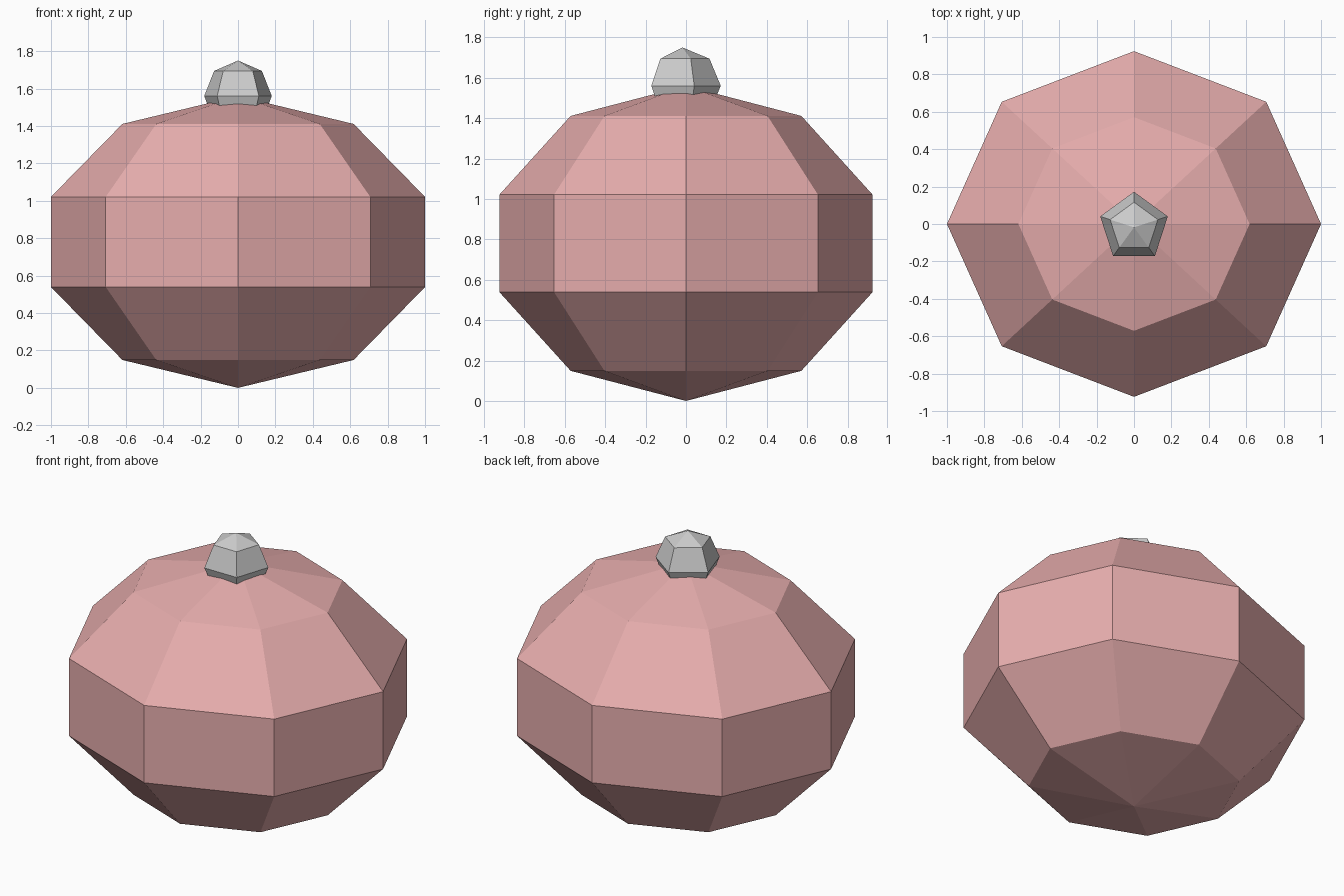
import bpy

if "Cube" in bpy.data.objects:
    bpy.data.objects.remove(bpy.data.objects["Cube"])


def faceted_ball(name, sides, rings, radius, scale, location):
    bpy.ops.mesh.primitive_uv_sphere_add(segments=sides, ring_count=rings,
                                         radius=radius, location=location)
    ob = bpy.context.object
    ob.name = name
    ob.scale = scale
    bpy.ops.object.transform_apply(location=False, rotation=False, scale=True)
    bpy.ops.object.shade_flat()
    return ob


# Ball: eight sides, five rings; widest rings have radius 1, flattened in y and z
R = 1.0515
ball = faceted_ball("ball_body", 8, 5, R, (1, 0.924, 0.78 / R), (0, 0, 0.78))
red = bpy.data.materials.new("soft_red")
red.diffuse_color = (0.8, 0.42, 0.42, 1)
red.use_nodes = True
red.node_tree.nodes["Principled BSDF"].inputs["Base Color"].default_value = red.diffuse_color
ball.data.materials.append(red)

# Cap: five-sided bead sunk into the top, one corner pointing back
faceted_ball("hanger_cap", 5, 4, 0.19, (1, 1, 1), (0, -0.018, 1.56))
